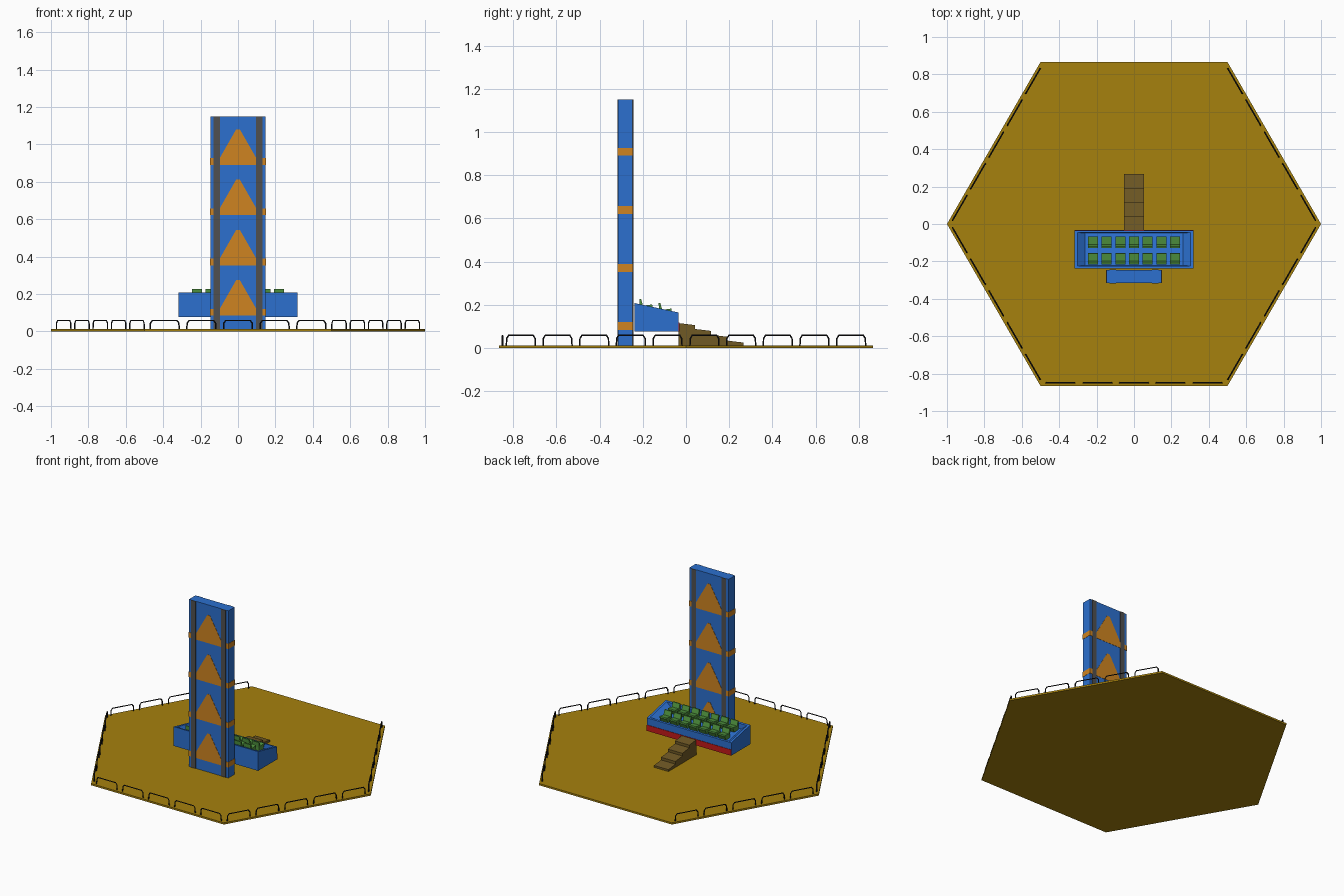
import bpy, bmesh, math
from mathutils import Vector

if "Cube" in bpy.data.objects:
    bpy.data.objects.remove(bpy.data.objects["Cube"], do_unlink=True)


def material(name, r, g, b):
    m = bpy.data.materials.new(name)
    m.use_nodes = True
    m.diffuse_color = (r, g, b, 1)
    bsdf = m.node_tree.nodes["Principled BSDF"]
    bsdf.inputs["Base Color"].default_value = (r, g, b, 1)
    bsdf.inputs["Roughness"].default_value = 0.8
    return m


GOLD = material("gold floor", 0.38, 0.22, 0.004)
BLUE = material("ride blue", 0.025, 0.16, 0.62)
ORANGE = material("orange", 0.62, 0.23, 0.015)
GREY = material("rail grey", 0.08, 0.08, 0.08)
GREEN = material("seat green", 0.08, 0.3, 0.05)
RED = material("red", 0.55, 0.01, 0.01)
BROWN = material("stair brown", 0.16, 0.1, 0.018)
BLACK = material("fence black", 0.01, 0.01, 0.012)

FLOOR = 0.012


def finish(name, bm, mat):
    bmesh.ops.recalc_face_normals(bm, faces=bm.faces)
    mesh = bpy.data.meshes.new(name)
    bm.to_mesh(mesh)
    bm.free()
    mesh.materials.append(mat)
    obj = bpy.data.objects.new(name, mesh)
    bpy.context.collection.objects.link(obj)
    return obj


def loft(name, rings, mat):
    """Skin a closed solid through rings of points."""
    bm = bmesh.new()
    loops = [[bm.verts.new(p) for p in ring] for ring in rings]
    for a, b in zip(loops, loops[1:]):
        for i in range(len(a)):
            j = (i + 1) % len(a)
            bm.faces.new((a[i], a[j], b[j], b[i]))
    bm.faces.new(loops[0])
    bm.faces.new(loops[-1])
    return finish(name, bm, mat)


def box(name, x0, x1, y0, y1, z0, z1, mat):
    rings = [[(x0, y0, z), (x1, y0, z), (x1, y1, z), (x0, y1, z)] for z in (z0, z1)]
    return loft(name, rings, mat)


# Hexagonal platform
hexagon = [(math.cos(i * math.pi / 3), math.sin(i * math.pi / 3)) for i in range(6)]
loft("platform", [[(x, y, z) for x, y in hexagon] for z in (0, FLOOR)], GOLD)

# Fence hoops on every side but the back
hoop = [(-0.078, 0), (-0.076, 0.042), (-0.066, 0.056),
        (0.066, 0.056), (0.076, 0.042), (0.078, 0)]
for side, degrees in enumerate((150, 210, 270, 330, 390)):
    a = math.radians(degrees)
    out = Vector((math.cos(a), math.sin(a), 0))
    along = Vector((-out.y, out.x, 0))
    curve = bpy.data.curves.new("fence", "CURVE")
    curve.dimensions = "3D"
    curve.bevel_depth = 0.004
    curve.bevel_resolution = 0
    curve.use_fill_caps = True
    for k in range(-2, 3):
        spline = curve.splines.new("POLY")
        spline.points.add(len(hoop) - 1)
        for point, (s, z) in zip(spline.points, hoop):
            p = out * 0.85 + along * (k * 0.196 + s)
            point.co = (p.x, p.y, z + 0.002, 1)
    curve.materials.append(BLACK)
    fence = bpy.data.objects.new(f"fence_{side + 1}", curve)
    bpy.context.collection.objects.link(fence)

# Tower with rails on both faces
Y0, Y1 = -0.315, -0.247
box("tower", -0.148, 0.148, Y0, Y1, FLOOR, 1.15, BLUE)
for face, y0, y1 in (("front", Y0 - 0.003, Y0), ("back", Y1, Y1 + 0.003)):
    for side, x in (("right", -0.113), ("left", 0.113)):
        box(f"{face}_{side}_rail", x - 0.017, x + 0.017, y0, y1, FLOOR, 1.15, GREY)

# Orange bands around the tower, each topped by a peak on both faces
T = 0.0015
for n in range(4):
    z = 0.084 + n * 0.2687
    top = z + 0.036
    box(f"band_{n + 1}", -0.148 - T, 0.148 + T, Y0 - T, Y1 + T, z, top, ORANGE)
    peak = [(-0.098, top), (0.098, top), (0.01, z + 0.19), (-0.01, z + 0.19)]
    for face, y0, y1 in (("front", Y0 - T, Y0), ("back", Y1, Y1 + T)):
        loft(f"{face}_peak_{n + 1}", [[(x, y, h) for x, h in peak] for y in (y0, y1)], ORANGE)


# Open gondola with a sloping rim and a sunken floor
def rim(y):
    return 0.164 - (y + 0.034) * 0.215


def ring(hx, y0, y1, height):
    return [(x, y, height(y)) for x, y in ((-hx, y0), (hx, y0), (hx, y1), (-hx, y1))]


def deck(y):
    return rim(y) - 0.033


loft("gondola", [
    ring(0.318, -0.238, -0.034, lambda y: 0.077),
    ring(0.318, -0.238, -0.034, rim),
    ring(0.303, -0.224, -0.046, rim),
    ring(0.262, -0.222, -0.048, deck),
], BLUE)
box("gondola_red_stripe", -0.318, 0.318, -0.034, -0.031, 0.077, 0.117, RED)

# Two rows of seven seats facing the back
seat_profile = [(0, 0), (0.045, 0), (0.058, 0.028), (0.056, 0.036), (0.014, 0.03),
                (0.005, 0.061), (-0.003, 0.061), (0, 0.025)]
for row, y in enumerate((-0.213, -0.124)):
    for col in range(7):
        x = (col - 3) * 0.073
        z = deck(y) - 0.004
        loft(f"seat_{row + 1}_{col + 1}",
             [[(x + w, y + py, z + pz) for py, pz in seat_profile] for w in (-0.027, 0.027)],
             GREEN)

# Solid stairs with slightly tilted treads
profile = [(-0.034, FLOOR)]
for step in range(4):
    y = -0.034 + step * 0.075
    z = 0.115 - step * 0.027
    profile += [(y, z), (y + 0.075, z - 0.009)]
profile.append((0.266, FLOOR))
loft("stairs", [[(x, y, z) for y, z in profile] for x in (-0.054, 0.054)], BROWN)
